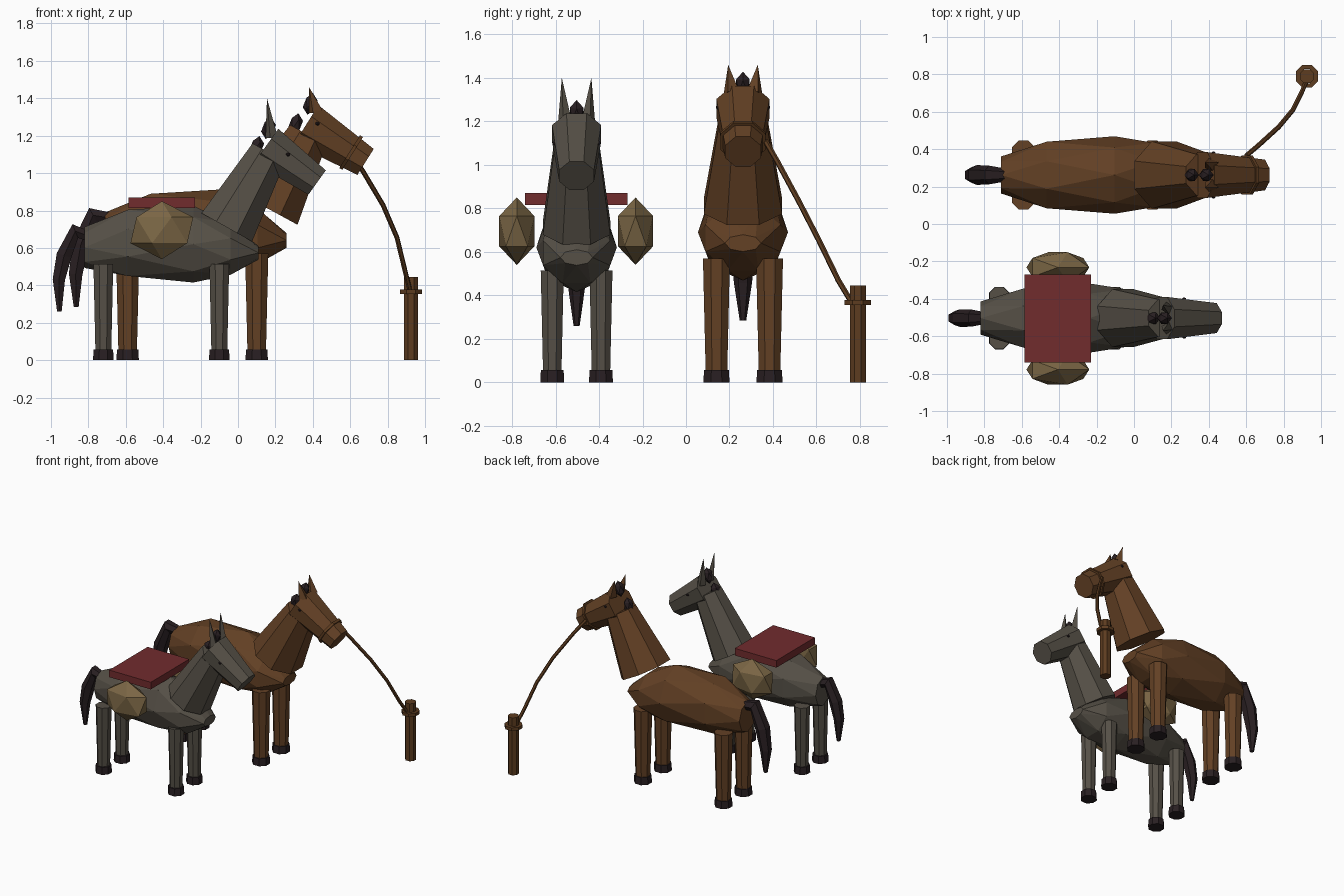
import bpy, bmesh
from math import pi, cos, sin
from mathutils import Vector, Matrix

cube = bpy.data.objects.get("Cube")
if cube:
    bpy.data.objects.remove(cube, do_unlink=True)


def material(name, r, g, b):
    m = bpy.data.materials.new(name)
    m.use_nodes = True
    m.diffuse_color = (r, g, b, 1)
    m.node_tree.nodes["Principled BSDF"].inputs["Base Color"].default_value = (r, g, b, 1)
    return m


BROWN = material("chestnut_brown", .125, .052, .018)
GREY = material("warm_grey", .092, .08, .062)
DARK = material("dark_hair", .022, .014, .016)
RED = material("blanket_red", .165, .025, .027)
TAN = material("sack_tan", .2, .135, .06)
WOOD = material("wood_brown", .11, .045, .014)


def finish(name, bm, mat):
    bmesh.ops.recalc_face_normals(bm, faces=bm.faces)
    mesh = bpy.data.meshes.new(name)
    bm.to_mesh(mesh)
    bm.free()
    mesh.materials.append(mat)
    obj = bpy.data.objects.new(name, mesh)
    bpy.context.collection.objects.link(obj)
    return obj


def frustum(name, a, b, ra, rb, mat, sides=8):
    """Tapered prism from a to b; the radii run to the flat sides."""
    a, b = Vector(a), Vector(b)
    grow = 1 / cos(pi / sides)
    place = Matrix.Translation((a + b) / 2) @ (b - a).to_track_quat('Z', 'Y').to_matrix().to_4x4()
    bm = bmesh.new()
    bmesh.ops.create_cone(bm, cap_ends=True, segments=sides, radius1=ra * grow, radius2=rb * grow,
                          depth=(b - a).length,
                          matrix=place @ Matrix.Rotation(pi / sides, 4, 'Z'))
    return finish(name, bm, mat)


def lump(name, centre, half, mat, tilt=0, detail=1):
    """Faceted ball stretched to the given half sizes."""
    bm = bmesh.new()
    bmesh.ops.create_icosphere(bm, subdivisions=detail, radius=1)
    for i in range(3):
        reach = max(v.co[i] for v in bm.verts)
        for v in bm.verts:
            v.co[i] *= half[i] / reach
    bm.transform(Matrix.Translation(centre) @ Matrix.Rotation(tilt, 4, 'Y'))
    return finish(name, bm, mat)


def ring(name, centre, axis, major, minor, mat, sides=8, tube=4):
    """Angular hoop around an axis."""
    q = Vector(axis).to_track_quat('Z', 'Y').to_matrix().to_4x4()
    place = Matrix.Translation(centre) @ q
    bm = bmesh.new()
    loops = []
    for i in range(sides):
        a = 2 * pi * (i + .5) / sides
        loop = []
        for j in range(tube):
            t = 2 * pi * (j + .5) / tube
            r = major + minor * cos(t)
            loop.append(bm.verts.new(place @ Vector((r * cos(a), r * sin(a), minor * sin(t)))))
        loops.append(loop)
    for i in range(sides):
        p, q = loops[i], loops[(i + 1) % sides]
        for j in range(tube):
            k = (j + 1) % tube
            bm.faces.new((p[j], q[j], q[k], p[k]))
    return finish(name, bm, mat)


def tube(name, points, radii, mat):
    """Six-sided tube along a path."""
    curve = bpy.data.curves.new(name, 'CURVE')
    curve.dimensions = '3D'
    curve.bevel_depth = 1
    curve.bevel_resolution = 1
    curve.use_fill_caps = True
    spline = curve.splines.new('POLY')
    spline.points.add(len(points) - 1)
    for p, co, r in zip(spline.points, points, radii):
        p.co = (*co, 1)
        p.radius = r
    temp = bpy.data.objects.new(name, curve)
    bpy.context.collection.objects.link(temp)
    bm = bmesh.new()
    bm.from_mesh(temp.to_mesh())
    bpy.data.objects.remove(temp, do_unlink=True)
    for f in bm.faces:
        f.smooth = False
    return finish(name, bm, mat)


# Barrel stations: position along, half width, bottom, top (all relative)
BARREL = [(-1, .48, -.62, .45), (-.5, .93, -.9, .97), (.25, 1, -1, 1),
          (.68, .9, -.85, .6), (1, .4, -.4, -.05)]


def barrel(name, centre, half, mat):
    bm = bmesh.new()
    for n, (u, w, low, high) in enumerate(BARREL):
        for i in range(8):
            a = 2 * pi * (i + .5 * (n % 2)) / 8
            z = (low + high) / 2 + (high - low) / 2 * sin(a)
            bm.verts.new(Vector(centre) + Vector((u * half[0], w * cos(a) * half[1], z * half[2])))
    bmesh.ops.convex_hull(bm, input=bm.verts)
    return finish(name, bm, mat)


def animal(kind, y, coat, body, legs, neck, head, ears, manes, eye, tail):
    at = lambda x, z, dy=0: (x, y + dy, z)
    barrel(kind + "_body", at(*body[0]), body[1], coat)

    # Legs and hooves
    front_x, back_x, spread, top, r, hoof_r = legs
    for end, x in (("front", front_x), ("back", back_x)):
        for side, s in (("left", 1), ("right", -1)):
            part = f"{kind}_{end}_{side}_"
            frustum(part + "leg", at(x, .05, s * spread), at(x, top, s * spread), r * .8, r, coat)
            frustum(part + "hoof", at(x, 0, s * spread), at(x, .057, s * spread),
                    hoof_r, hoof_r * .95, DARK)

    # Neck and head
    frustum(kind + "_neck", at(*neck[0]), at(*neck[1]), neck[2], neck[3], coat)
    frustum(kind + "_head", at(*head[0]), at(*head[1]), head[2], head[3], coat)

    # Ears and eyes
    for side, s in (("left", 1), ("right", -1)):
        base, tip, r = ears
        frustum(f"{kind}_{side}_ear", at(*base, s * .053), at(*tip, s * .068), r, 0, coat, 4)
        lump(f"{kind}_{side}_eye", at(*eye[:2], s * eye[2]), (.012, .012, .012), DARK)

    # Mane tufts
    for i, (x, z) in enumerate(manes):
        lump(f"{kind}_mane_{i + 1}", at(x, z), (.034, .031, .06), DARK, .25)

    # Tail
    tube(kind + "_tail", [at(x, z) for x, z, _ in tail], [t[2] for t in tail], DARK)


animal("horse", .262, BROWN,
       body=((-.225, .69), (.485, .207, .222)),
       legs=(.1, -.59, .122, .57, .062, .06),
       neck=((.16, .81), (.375, 1.205), .18, .11),
       head=((.365, 1.26), (.682, 1.06), .122, .082),
       ears=((.415, 1.33), (.38, 1.46), .028),
       manes=[(.308, 1.262), (.386, 1.37)],
       eye=(.425, 1.265, .113),
       tail=[(-.69, .76, .035), (-.775, .775, .05), (-.84, .62, .053),
             (-.868, .46, .042), (-.865, .285, .015)])

animal("donkey", -.503, GREY,
       body=((-.355, .62), (.465, .185, .205)),
       legs=(-.1, -.72, .112, .515, .053, .055),
       neck=((-.06, .71), (.165, 1.11), .155, .1),
       head=((.15, 1.145), (.423, .95), .113, .08),
       ears=((.18, 1.19), (.155, 1.4), .024),
       manes=[(.1, 1.14), (.163, 1.24)],
       eye=(.268, 1.1, .098),
       tail=[(-.79, .66, .03), (-.87, .69, .046), (-.93, .56, .047),
             (-.958, .43, .038), (-.955, .26, .014)])

# Blanket pack and sacks
bm = bmesh.new()
bmesh.ops.create_cube(bm, size=1, matrix=Matrix.Translation((-.407, -.505, .842))
                      @ Matrix.Diagonal((.356, .47, .055, 1)))
finish("saddle_pad", bm, RED)
for side, y in (("left", -.232), ("right", -.778)):
    lump(side + "_sack", (-.407, y, .695), (.168, .081, .155), TAN)

# Halter, lead rope and hitching post
nose = Vector((.317, 0, -.2))
ring("halter_band", (.605, .262, 1.11), nose, .103, .013, WOOD)
tube("lead_rope", [(.6, .365, 1.11), (.665, .42, 1.015), (.775, .52, .83), (.85, .61, .655),
                   (.895, .7, .47), (.92, .76, .37)], [.013] * 6, WOOD)
frustum("hitching_post", (.925, .79, 0), (.925, .79, .445), .037, .037, WOOD)
ring("post_rope_loop", (.925, .79, .367), (0, 0, 1), .053, .017, WOOD)
